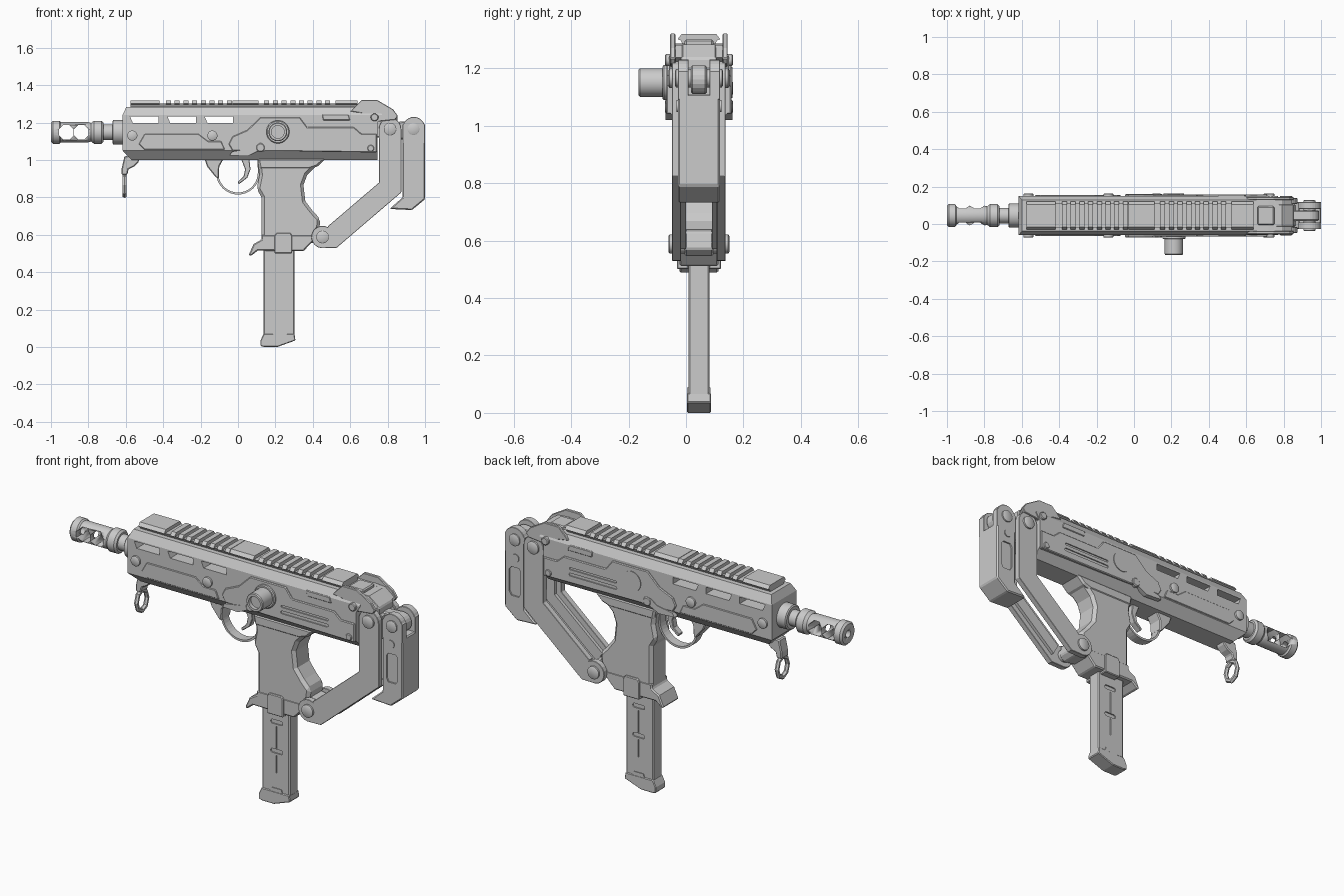
import bpy, bmesh
from math import sin, cos, pi, radians

C = 0.045      # y of the model's symmetry plane


def finish(name, bm, bevel=0.0, smooth=False):
    bmesh.ops.recalc_face_normals(bm, faces=bm.faces)
    me = bpy.data.meshes.new(name)
    bm.to_mesh(me)
    bm.free()
    ob = bpy.data.objects.new(name, me)
    bpy.context.collection.objects.link(ob)
    if bevel:
        m = ob.modifiers.new("bevel", 'BEVEL')
        m.width, m.segments, m.limit_method = bevel, 1, 'ANGLE'
        m.angle_limit = radians(40)
        bake(ob)
    if smooth:
        bpy.ops.object.select_all(action='DESELECT')
        ob.select_set(True)
        bpy.context.view_layer.objects.active = ob
        bpy.ops.object.shade_smooth_by_angle(angle=radians(35))
    return ob


def bake(ob):
    dg = bpy.context.evaluated_depsgraph_get()
    me = bpy.data.meshes.new_from_object(ob.evaluated_get(dg))
    ob.modifiers.clear()
    ob.data = me


def extrude(bm, pts, vec):
    f = bm.faces.new([bm.verts.new(p) for p in pts])
    r = bmesh.ops.extrude_face_region(bm, geom=[f])
    bmesh.ops.translate(bm, vec=vec, verts=[v for v in r['geom'] if isinstance(v, bmesh.types.BMVert)])


def prism(name, pts, y0, y1, pair=False, bevel=0.0):
    """Side profile (x, z) extruded in y; pair repeats it on both sides."""
    bm = bmesh.new()
    for s in ((-1, 1) if pair else (1,)):
        extrude(bm, [(x, C + s * y0, z) for x, z in pts], (0, s * (y1 - y0), 0))
    return finish(name, bm, bevel)


def section(name, half, spans):
    """Symmetric (y, z) cross section extruded along x over each span."""
    pts = half + [(-y, z) for y, z in reversed(half)]
    bm = bmesh.new()
    for a, b in spans:
        extrude(bm, [(a, C + y, z) for y, z in pts], (b - a, 0, 0))
    return finish(name, bm)


def lathe(name, prof, axis, a, b, n=24, sides=(1,)):
    """(t, r) profile turned about x at (y, z)=(a, b) or about y at (x, z)=(a, b)."""
    bm = bmesh.new()
    for s in sides:
        rings = []
        for t, r in prof:
            ring = []
            for i in range(n):
                u, v = r * cos(2 * pi * (i + .5) / n), r * sin(2 * pi * (i + .5) / n)
                ring.append(bm.verts.new((t, a + u, b + v) if axis == 'x' else (a + u, C + s * t, b + v)))
            rings.append(ring)
        for p, q in zip(rings, rings[1:]):
            for i in range(n):
                bm.faces.new((p[i], p[(i + 1) % n], q[(i + 1) % n], q[i]))
        bm.faces.new(rings[0])
        bm.faces.new(rings[-1])
    return finish(name, bm, smooth=True)


def cut(ob, cutters, op='DIFFERENCE'):
    for c in cutters:
        m = ob.modifiers.new("cut", 'BOOLEAN')
        m.operation, m.solver, m.object = op, 'EXACT', c
        bake(ob)
        bpy.data.objects.remove(c)


def arc(cx, cz, r, a0, a1, n=10):
    return [(cx + r * cos(radians(a0 + (a1 - a0) * i / n)), cz + r * sin(radians(a0 + (a1 - a0) * i / n)))
            for i in range(n + 1)]


def rect(x0, x1, z0, z1):
    return [(x0, z0), (x1, z0), (x1, z1), (x0, z1)]


def slot(x0, x1, z, r):
    return arc(x0, z, r, 90, 270, 6) + arc(x1, z, r, -90, 90, 6)


BOTH = (-1, 1)

# Receiver and handguard: cross section trimmed to the side silhouette, then slotted
body = section("receiver", [(.06, 1.0), (.105, 1.05), (.105, 1.24), (.082, 1.283)], [(-.63, .80)])
cut(body, [prism("trim", [(-.617, 1.05), (-.617, 1.24), (-.59, 1.3), (.75, 1.3), (.77, 1.24), (.746, 1.2),
                          (.746, .99), (-.56, .99)], -.2, .2)], 'INTERSECT')
cut(body, [prism("slot", [(x + .015, 1.197), (x + .152, 1.197), (x + .152, 1.232), (x, 1.232)], -.2, .2)
           for x in (-.577, -.377, -.178)])
prism("receiver_tail", [(.70, 1.283), (.79, 1.283), (.853, 1.235), (.853, 1.12), (.70, 1.12)], -.062, .062, bevel=.006)

# Side plates
prism("handguard_panel", [(-.50, 1.055), (-.53, 1.085), (-.50, 1.138), (-.21, 1.138), (-.16, 1.10), (-.09, 1.10),
                          (-.07, 1.055)], .10, .110, True, .003)
plate = prism("receiver_plate", [(-.03, 1.05), (-.05, 1.085), (-.03, 1.125), (.05, 1.16), (.12, 1.228), (.33, 1.228),
                                 (.37, 1.175), (.62, 1.175), (.66, 1.14), (.742, 1.14), (.742, 1.04)],
              .09, .113, True, .004)
cut(plate, [prism("groove", slot(.31, .58, z, r), s * .107, s * .13)
            for z, r in ((1.12, .006), (1.088, .008)) for s in BOTH])
prism("upper_cover", [(.455, 1.212), (.60, 1.212), (.59, 1.243), (.45, 1.243)], .10, .109, True, .003)
prism("selector_lever", [(-.045, 1.025), (.05, 1.02), (.10, 1.045), (.15, 1.05), (.14, 1.085), (.10, 1.088),
                         (.06, 1.06), (-.03, 1.045)], .09, .116, True)
for i, (x, z, r) in enumerate([(-.565, 1.13, .027), (-.137, 1.13, .027), (.12, 1.066, .024),
                               (.73, 1.228, .021), (.71, 1.062, .018)]):
    lathe(f"receiver_bolt_{i}", [(.09, r), (.115, r), (.1185, r * .8)], 'y', x, z, 16, BOTH)

# Charging knob, front side only
lathe("knob_collar", [(-.10, .062), (-.122, .062), (-.126, .057)], 'y', .213, 1.15)
lathe("charging_knob", [(-.19, .034), (-.21, .034), (-.21, .046), (-.205, .05), (-.10, .05)], 'y', .213, 1.15)
lathe("port_disc", [(.09, .055), (.117, .055)], 'y', .213, 1.15)

# Top rail with teeth, rear sight block and fins
section("rail_base", [(.052, 1.275), (.066, 1.301)], [(-.575, .64)])
teeth = [(s + .0465 * i, s + .0465 * i + .027) for s in (-.385, .14) for i in range(8)]
section("rail_teeth", [(.06, 1.295), (.074, 1.301), (.06, 1.319)],
        [(-.575, -.42), (-.03, .11), (.52, .64)] + teeth)
prism("rear_sight_block", rect(.66, .75, 1.27, 1.30), -.05, .05, bevel=.006)
prism("rear_fins", [(.60, 1.26), (.66, 1.32), (.745, 1.32), (.83, 1.27), (.855, 1.235), (.84, 1.215), (.70, 1.20),
                    (.66, 1.25)], .082, .1, True, .003)
prism("tail_deck", [(.72, 1.285), (.79, 1.28), (.845, 1.237), (.82, 1.22), (.72, 1.22)], -.085, .085)

# Barrel, collar and ported muzzle brake
bz = 1.148
lathe("barrel", [(-.76, .042), (-.55, .042)], 'x', C, bz)
lathe("barrel_collar", [(-.672, .058), (-.667, .065), (-.60, .065)], 'x', C, bz)
brake = lathe("muzzle_brake", [(-1, .052), (-.99, .062), (-.955, .062), (-.948, .054), (-.80, .054), (-.785, .05),
                               (-.77, .062), (-.73, .062), (-.72, .052)], 'x', C, bz)
cut(brake, [lathe("port", [(-.1, .042), (.1, .042)], 'y', x, bz, 8) for x in (-.917, -.838)]
    + [lathe("bore", [(-1.1, .02), (-.8, .02)], 'x', C, bz, 12)])

# Front sling bracket and ring
prism("sling_bracket", [(-.607, 1.02), (-.53, 1.02), (-.53, .99), (-.555, .965), (-.585, .95), (-.592, .92),
                        (-.622, .92), (-.622, .955)], -.03, .03, bevel=.005)
bpy.ops.mesh.primitive_torus_add(major_segments=8, minor_segments=6, major_radius=.05, minor_radius=.012,
                                 location=(-.606, C, .866), rotation=(0, pi / 2, 0))
ring = bpy.context.object
ring.name, ring.scale = "sling_ring", (1.12, .9, 1)

# Trigger and guard
prism("trigger_guard", [(-.117, .96)] + arc(0, .932, .117, 180, 360, 20) + [(.117, 1.0), (.105, 1.0)]
      + arc(0, .932, .106, 360, 180, 20) + [(-.106, .96)], -.025, .025)
prism("guard_mount", [(-.18, 1.01), (-.075, 1.01), (-.10, .965), (-.103, .905), (-.117, .905), (-.165, .965)],
      -.04, .04, bevel=.005)
prism("trigger", [(.015, 1.01), (.06, 1.01), (.067, .95), (.05, .905), (.005, .87), (-.002, .883), (.03, .912),
                  (.038, .95)], -.018, .018, bevel=.003)

# Grip with flared base
prism("grip_root", [(.104, 1.01), (.473, 1.01), (.425, .965), (.38, .95), (.115, .95)], -.07, .07, bevel=.01)
prism("grip", [(.106, .99), (.44, .99), (.37, .92), (.35, .866), (.36, .78), (.40, .727), (.44, .684), (.436, .64),
               (.393, .56), (.126, .56), (.126, .80), (.10, .845), (.115, .92)], -.066, .066, bevel=.016)
prism("magazine_well", [(.126, .60), (.126, .575), (.083, .55), (.056, .49), (.07, .487), (.105, .515), (.35, .512),
                        (.40, .565), (.41, .60)], -.068, .068, bevel=.006)
prism("magazine_catch", [(.195, .50), (.29, .50), (.29, .595), (.28, .61), (.205, .61), (.195, .595)],
      .035, .077, True, .004)
prism("stock_lug", [(.37, .56), (.46, .545), (.49, .57), (.48, .63), (.43, .64), (.37, .66)], -.05, .05, bevel=.006)

# Magazine
mag = prism("magazine", rect(.137, .302, .05, .60), -.037, .037, bevel=.006)
cut(mag, [prism("slot", p, s * .03, s * .06) for s in BOTH
          for p in (slot(.2, .25, .443, .011), slot(.2, .25, .286, .011), rect(.222, .228, .30, .42),
                    rect(.222, .228, .17, .265))])
prism("magazine_base", [(.12, .005), (.12, .035), (.137, .07), (.302, .07), (.307, .035), (.21, 0), (.14, 0)],
      -.042, .042, bevel=.004)
prism("base_tab", [(.185, .06), (.265, .06), (.255, .088), (.195, .088)], -.041, .041)

# Folding stock: paired arms with pivots
prism("stock_arms", arc(.813, 1.165, .06, 0, 180) + [(.755, .88), (.48, .645)]
      + arc(.452, .588, .06, 60, 265) + [(.527, .53), (.873, .826)], .062, .093, True, .005)
prism("arm_inner_rails", [(.845, 1.10), (.785, 1.10), (.785, .865), (.50, .625), (.53, .57), (.845, .838)],
      .045, .065, True)
prism("arm_spacer", rect(.765, .865, 1.06, 1.20), -.063, .063, bevel=.01)
for n, x, z in (("lower", .452, .588), ("upper", .813, 1.165)):
    lathe(f"{n}_pivot", [(.0, .034), (.102, .034), (.106, .028)], 'y', x, z, 20, BOTH)

# Shoulder pad, forked at the top around its hinge link
pad = prism("shoulder_pad", [(.88, 1.11), (.88, .80), (.81, .738), (.93, .732), (1, .79), (1, 1.11)],
            -.073, .073, bevel=.006)
cut(pad, [prism("recess", [(.915, .86), (.96, .86), (.972, .88), (.972, 1.0), (.96, 1.015), (.915, 1.015), (.905, 1.0),
                           (.905, .88)], s * .065, s * .1) for s in BOTH])
prism("pad_fork", [(1, 1.09), (1, 1.19)] + arc(.94, 1.17, .06, 20, 160) + [(.88, 1.19), (.88, 1.09)],
      .036, .073, True, .005)
prism("hinge_link", arc(.94, 1.16, .05, -90, 90) + [(.81, 1.20), (.81, 1.11)], -.028, .028, bevel=.006)
lathe("hinge_pin", [(0, .032), (.08, .032), (.083, .027)], 'y', .938, 1.165, 20, BOTH)
lathe("pad_bolt", [(.05, .021), (.078, .021)], 'y', .933, 1.068, 16, BOTH)
